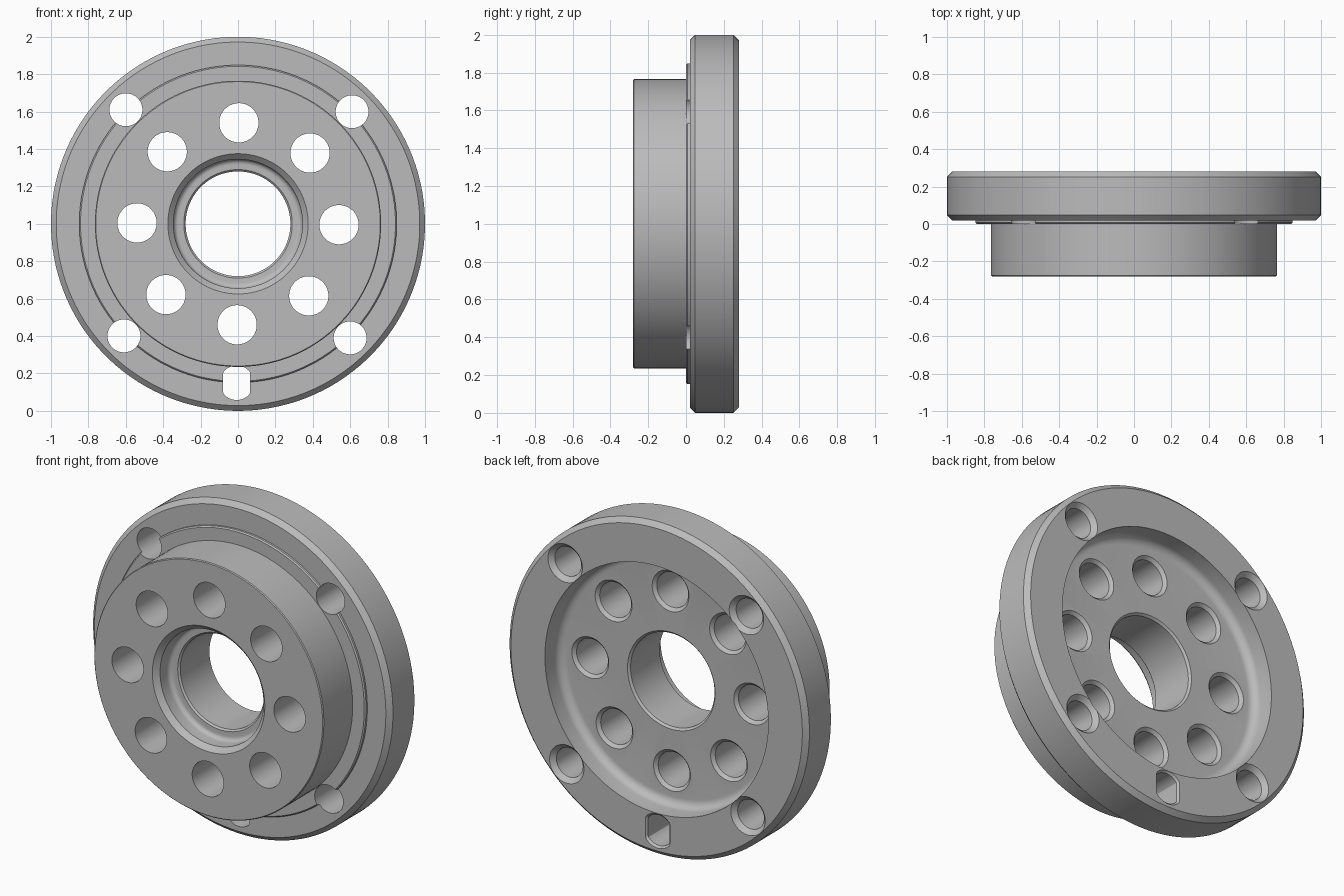
import bpy, bmesh, math

if "Cube" in bpy.data.objects:
    bpy.data.objects.remove(bpy.data.objects["Cube"])

SEG = 128

steel = bpy.data.materials.new("steel grey")
steel.diffuse_color = (0.5, 0.5, 0.5, 1)
steel.use_nodes = True
steel.node_tree.nodes["Principled BSDF"].inputs["Base Color"].default_value = steel.diffuse_color


def lathe(name, profile, segs, closed, center=(0, 0), flat=None):
    """Spin (radius, y) points around the y axis; flat clips the sides at that share of the radius."""
    bm = bmesh.new()
    rings = []
    for r, y in profile:
        ring = []
        for i in range(segs):
            a = 2 * math.pi * (i + 0.5) / segs
            x, z = r * math.cos(a), r * math.sin(a)
            if flat:
                x = max(-r * flat, min(r * flat, x))
            ring.append(bm.verts.new((center[0] + x, y, center[1] + z)))
        rings.append(ring)
    n = len(rings)
    for k in range(n if closed else n - 1):
        a, b = rings[k], rings[(k + 1) % n]
        for i in range(segs):
            j = (i + 1) % segs
            bm.faces.new((a[i], a[j], b[j], b[i]))
    if not closed:
        bm.faces.new(rings[0])
        bm.faces.new(rings[-1])
    bmesh.ops.recalc_face_normals(bm, faces=bm.faces)
    mesh = bpy.data.meshes.new(name)
    bm.to_mesh(mesh)
    bm.free()
    obj = bpy.data.objects.new(name, mesh)
    bpy.context.collection.objects.link(obj)
    mesh.materials.append(steel)
    return obj


def fillet(cr, cy, rad, start, end, steps=6):
    """Arc points from start to end angle in degrees."""
    return [(cr + rad * math.cos(math.radians(start + (end - start) * i / steps)),
             cy + rad * math.sin(math.radians(start + (end - start) * i / steps)))
            for i in range(steps + 1)]


# Hub body: front boss, thin locating step, chamfered flange, rear recess, stepped bore
profile = [(0.375, -0.28), (0.76, -0.28), (0.765, -0.275), (0.765, 0.0),
           (0.842, 0.0), (0.849, 0.007), (0.849, 0.02),
           (0.972, 0.02), (1.0, 0.048), (1.0, 0.252), (0.972, 0.28),
           (0.745, 0.28)]
profile += fillet(0.695, 0.19, 0.05, 0, -90)          # recess floor corner
profile += [(0.292, 0.14), (0.28, 0.128), (0.28, -0.15), (0.29, -0.16)]
profile += fillet(0.318, -0.187, 0.027, 90, 0)        # counterbore corner
profile += [(0.345, -0.25)]
hub = lathe("flanged_hub", profile, SEG, True, (0, 1))

# Hole cutters
cutters = []


def hole(name, angle, dist, prof, flat=None):
    a = math.radians(angle)
    c = (dist * math.cos(a), 1 + dist * math.sin(a))
    cutters.append(lathe(name, prof, 48, False, c, flat))


TURN = -0.5
for i in range(8):
    hole("boss_hole_cutter", 45 * i + TURN, 0.54,
         [(0.105, -0.4), (0.105, 0.122), (0.123, 0.14), (0.123, 0.2)])
for i in range(4):
    hole("flange_hole_cutter", 45 + 90 * i + TURN, 0.855,
         [(0.088, -0.2), (0.088, 0.253), (0.115, 0.28), (0.115, 0.4)])
hole("slot_cutter", -90 + TURN, 0.85,
     [(0.092, -0.2), (0.092, 0.268), (0.104, 0.28), (0.104, 0.4)], 0.78)

# Cut the holes
bpy.context.view_layer.objects.active = hub
hub.select_set(True)
for c in cutters:
    m = hub.modifiers.new("cut", 'BOOLEAN')
    m.operation = 'DIFFERENCE'
    m.solver = 'EXACT'
    m.object = c
    bpy.ops.object.modifier_apply(modifier=m.name)
for c in cutters:
    bpy.data.objects.remove(c, do_unlink=True)

bpy.ops.object.shade_smooth_by_angle(angle=math.radians(25))
